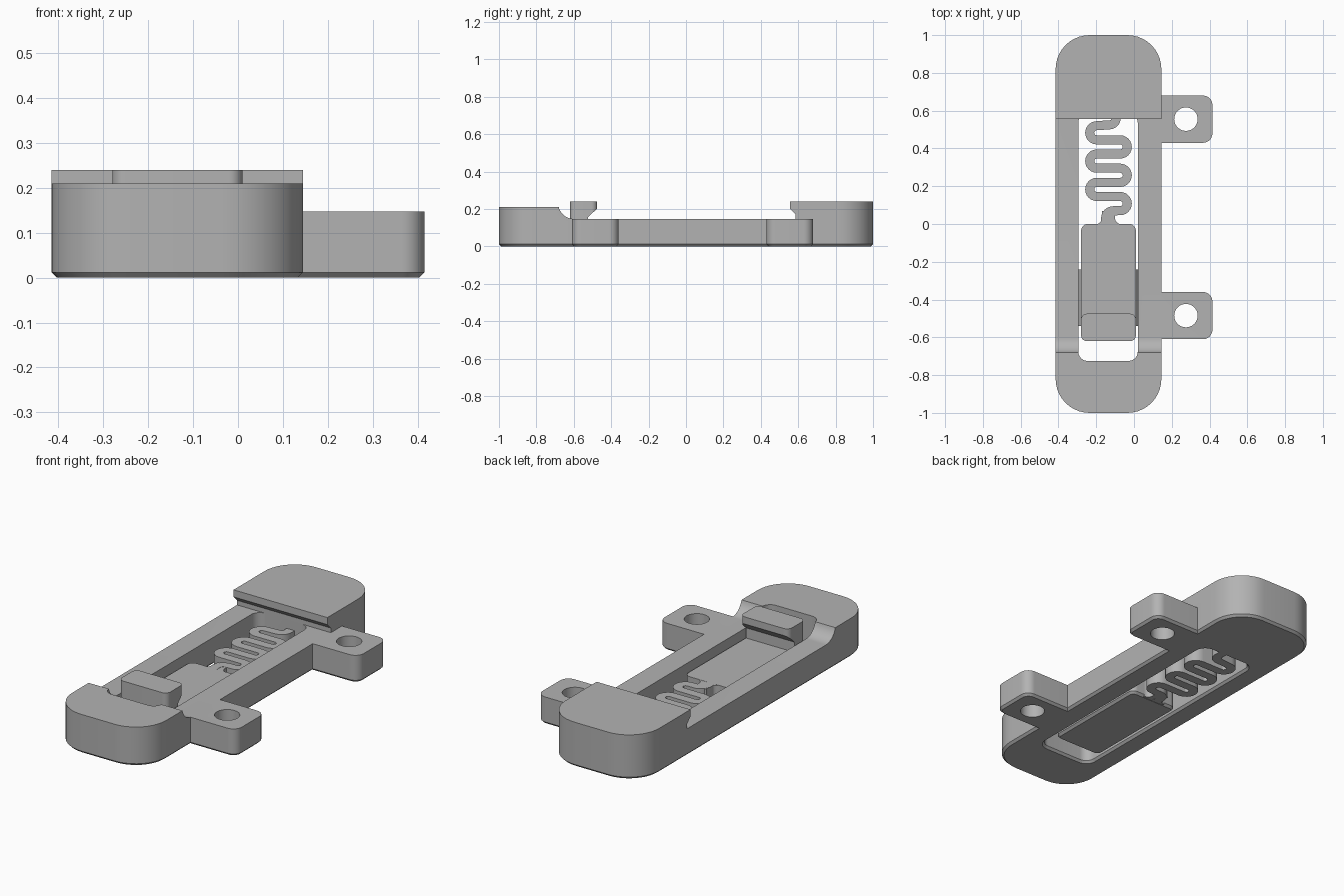
import bpy, bmesh
from math import sin, cos, pi, radians
from mathutils import Vector

old = bpy.data.objects.get("Cube")
if old:
    bpy.data.objects.remove(old)

mat = bpy.data.materials.new("grey plastic")
mat.use_nodes = True
GREY = (0.45, 0.45, 0.45, 1)
mat.diffuse_color = GREY
mat.node_tree.nodes["Principled BSDF"].inputs["Base Color"].default_value = GREY

TOP = 0.147      # rail and tab height
PLATE = 0.1      # slider and spring thickness
CH = 0.012       # bottom chamfer


def arc(cx, cy, r, a0, a1, n=10):
    """Points on an arc, angles in degrees."""
    angles = [radians(a0 + (a1 - a0) * i / n) for i in range(n + 1)]
    return [(cx + r * cos(a), cy + r * sin(a)) for a in angles]


def rounded(x0, x1, y0, y1, r, grow=0):
    x0, x1, y0, y1, r = x0 - grow, x1 + grow, y0 - grow, y1 + grow, r + grow
    return (arc(x1 - r, y1 - r, r, 0, 90) + arc(x0 + r, y1 - r, r, 90, 180)
            + arc(x0 + r, y0 + r, r, 180, 270) + arc(x1 - r, y0 + r, r, 270, 360))


def loft(name, rings):
    """Solid through matching rings of 3D points."""
    bm = bmesh.new()
    loops = [[bm.verts.new(p) for p in ring] for ring in rings]
    n = len(loops[0])
    for a, b in zip(loops, loops[1:]):
        for i in range(n):
            j = (i + 1) % n
            bm.faces.new((a[i], a[j], b[j], b[i]))
    bm.faces.new(loops[0][::-1])
    bm.faces.new(loops[-1])
    bmesh.ops.recalc_face_normals(bm, faces=bm.faces)
    mesh = bpy.data.meshes.new(name)
    bm.to_mesh(mesh)
    bm.free()
    mesh.materials.append(mat)
    obj = bpy.data.objects.new(name, mesh)
    bpy.context.collection.objects.link(obj)
    return obj


def prism(name, layers):
    """Stack of (outline, z) layers."""
    return loft(name, [[(x, y, z) for x, y in pts] for pts, z in layers])


def block(name, x0, x1, y0, y1, r, top):
    """Rounded block with a chamfered bottom edge."""
    full = rounded(x0, x1, y0, y1, r)
    return prism(name, [(rounded(x0, x1, y0, y1, r, -CH), 0), (full, CH), (full, top)])


def side_profile(name, pts):
    """Side outline (y, z) extruded across the model."""
    return loft(name, [[(x, y, z) for y, z in pts] for x in (-0.6, 0.6)])


def combine(obj, other, operation):
    mod = obj.modifiers.new("join", "BOOLEAN")
    mod.operation, mod.solver, mod.object = operation, "EXACT", other
    bpy.context.view_layer.objects.active = obj
    bpy.ops.object.modifier_apply(modifier=mod.name)
    bpy.data.objects.remove(other)


def smooth(obj):
    bpy.ops.object.select_all(action="DESELECT")
    obj.select_set(True)
    bpy.context.view_layer.objects.active = obj
    bpy.ops.object.shade_smooth_by_angle(angle=radians(25))


# Body: rounded plan cut to the side profile, with raised ends
body = block("body", -0.415, 0.145, -1, 1, 0.18, 0.24)
profile = ([(-1.2, -0.1), (-1.2, 0.21)] + arc(-0.6, 0.23, 0.083, 194, 270)
           + [(0.585, TOP), (0.585, 0.172), (0.555, 0.202), (0.555, 0.3),
              (1.2, 0.3), (1.2, -0.1)])
combine(body, side_profile("body_profile", profile), "INTERSECT")

# Side tabs with screw holes
for y in (-0.485, 0.555):
    combine(body, block("tab", 0.0, 0.415, y - 0.125, y + 0.125, 0.05, TOP), "UNION")
    hole = [(arc(0.275, y, 0.062, 0, 350, 35), z) for z in (-0.1, 0.3)]
    combine(body, prism("tab_hole", hole), "DIFFERENCE")

# Slot for the slider, flared at the bottom; its back end stays under the catch
slot = (-0.295, 0.02, -0.725, 0.585, 0.05)
cut = prism("slot_cutter", [(rounded(*slot, CH), -0.001), (rounded(*slot), CH),
                            (rounded(*slot), TOP + 0.0005)])
combine(body, cut, "DIFFERENCE")
front = rounded(-0.295, 0.02, -0.725, 0.3, 0.05)
combine(body, prism("slot_front_cutter", [(front, 0.05), (front, 0.3)]), "DIFFERENCE")
smooth(body)

# Sliding plate
smooth(block("slider", -0.28, 0.01, -0.62, 0, 0.035, PLATE))

# Hook on the slider with a sloped underside facing the back
plan = rounded(-0.28, 0.01, -0.62, -0.475, 0.03)
hook = prism("hook", [(plan, PLATE), (plan, 0.24)])
hook_profile = [(-0.8, 0), (-0.8, 0.3), (-0.4, 0.3), (-0.4, 0.202),
                (-0.475, 0.202), (-0.525, 0.155), (-0.525, 0)]
combine(hook, side_profile("hook_profile", hook_profile), "INTERSECT")
smooth(hook)

# Guide ridges on both sides of the slider
for name, x, d in (("left_guide", 0.005, 1), ("right_guide", -0.275, -1)):
    section = [(x, 0.025), (x + d * 0.018, 0.05), (x, 0.075)]
    loft(name, [[(px, y, pz) for px, pz in section] for y in (-0.54, -0.24)])

# Meandering spring from the slider to the back wall
STEP, R, W = 0.075, 0.0375, 0.024
XL, XR = -0.197, -0.073
path = [(-0.15, -0.01)] + arc(-0.11, 0.03, 0.04, 180, 90, 8)
for i in range(6):
    y = 0.0705 + STEP * i + R
    if i % 2 == 0:
        path += arc(XR, y, R, -90, 90, 12)
    else:
        path += arc(XL, y, R, 270, 90, 12)
path += arc(-0.13, 0.56, 0.035, 270, 360, 8) + [(-0.095, 0.6)]
left, right = [], []
for i, p in enumerate(path):
    a, b = Vector(path[max(i - 1, 0)]), Vector(path[min(i + 1, len(path) - 1)])
    t = (b - a).normalized()
    side = Vector((-t.y, t.x)) * W
    left.append(tuple(Vector(p) + side))
    right.append(tuple(Vector(p) - side))
outline = left + right[::-1]
smooth(prism("spring", [(outline, 0.0), (outline, PLATE)]))

# Flared neck where the spring meets the slider
neck = arc(-0.2, 0.03, 0.03, -90, 0, 6) + [(-0.17, 0.07), (-0.1, 0.07)] + arc(-0.07, 0.03, 0.03, 180, 270, 6)
neck += [(-0.07, -0.01), (-0.2, -0.01)]
smooth(prism("spring_neck", [(neck, 0.001), (neck, PLATE - 0.001)]))
